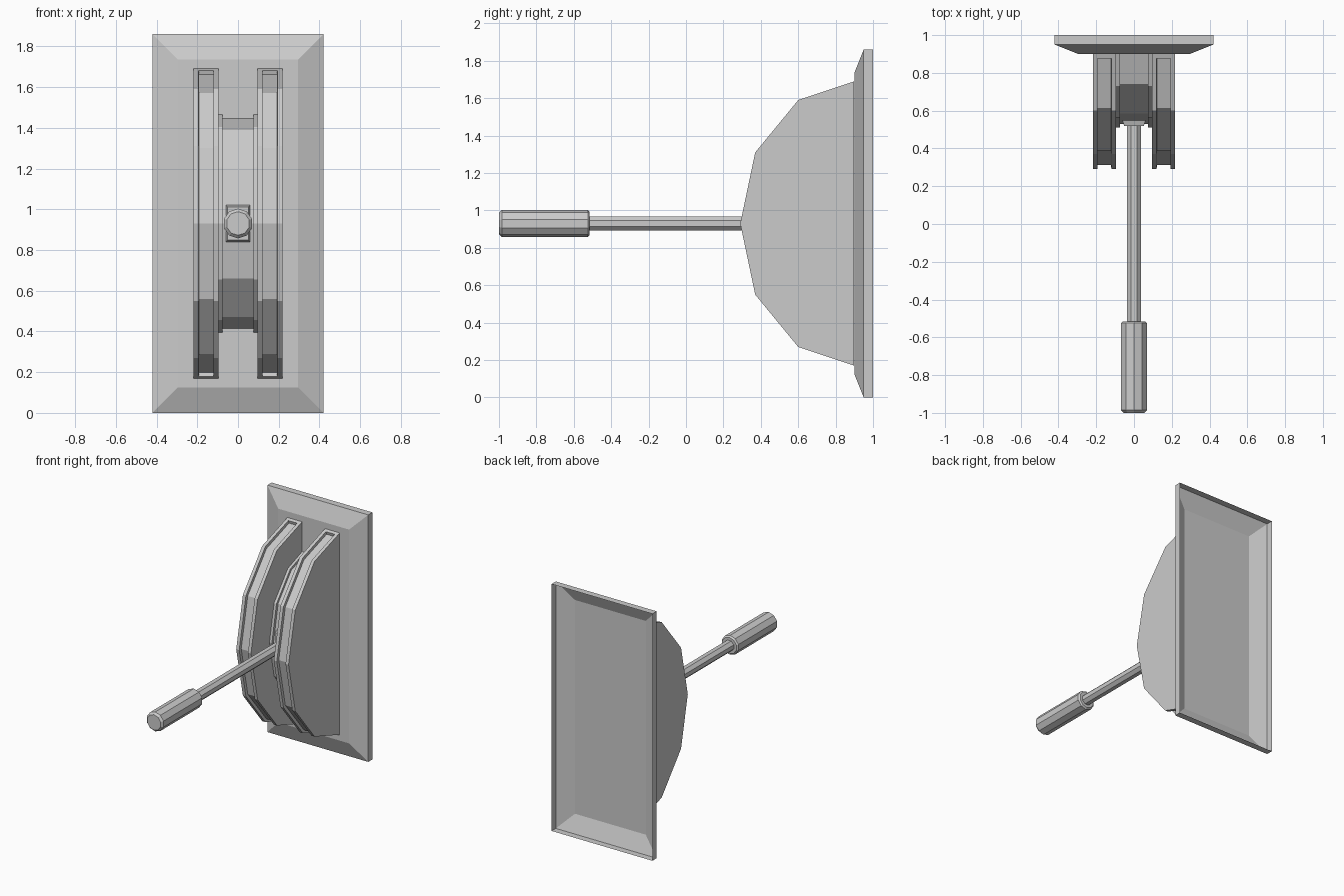
import bpy, bmesh
from math import sin, cos, tau

cube = bpy.data.objects.get("Cube")
if cube:
    bpy.data.objects.remove(cube, do_unlink=True)

grey = bpy.data.materials.new("plain grey")
grey.use_nodes = True
grey.diffuse_color = (0.6, 0.6, 0.6, 1)
grey.node_tree.nodes["Principled BSDF"].inputs["Base Color"].default_value = grey.diffuse_color

MID_Z = 0.93
BACK = 0.899


def finish(name, bm):
    mesh = bpy.data.meshes.new(name)
    bm.to_mesh(mesh)
    bm.free()
    mesh.materials.append(grey)
    obj = bpy.data.objects.new(name, mesh)
    bpy.context.collection.objects.link(obj)
    return obj


def loft(name, rings, cap_start=True, cap_end=True):
    """Bridge matching rings of points, with optional end caps."""
    bm = bmesh.new()
    loops = [[bm.verts.new(p) for p in ring] for ring in rings]
    for a, b in zip(loops, loops[1:]):
        for i in range(len(a)):
            j = (i + 1) % len(a)
            bm.faces.new((a[i], a[j], b[j], b[i]))
    if cap_start:
        bm.faces.new(loops[0][::-1])
    if cap_end:
        bm.faces.new(loops[-1])
    bmesh.ops.recalc_face_normals(bm, faces=bm.faces)
    return finish(name, bm)


def rect(hx, hz, y):
    return [(sx * hx, y, MID_Z + sz * hz) for sx, sz in ((-1, -1), (1, -1), (1, 1), (-1, 1))]


def rod(name, sides, turn, stations):
    """Faceted bar along y through (y, radius) stations."""
    return loft(name, [[(r * cos(tau * (i + turn) / sides), y, MID_Z + r * sin(tau * (i + turn) / sides))
                        for i in range(sides)] for y, r in stations])


def slab(name, half_profile, x0, x1, groove=0):
    """Arched slab, mirrored about mid height; optional groove along its front."""
    pts = [(y, MID_Z + h) for y, h in half_profile]
    pts += [(y, MID_Z - h) for y, h in reversed(half_profile[:-1])]
    bm = bmesh.new()
    left, right = [[bm.verts.new((x, y, z)) for y, z in pts] for x in (x0, x1)]
    strip = [bm.faces.new((left[i], left[i + 1], right[i + 1], right[i])) for i in range(len(pts) - 1)]
    bm.faces.new((left[-1], left[0], right[0], right[-1]))
    bm.faces.new(left)
    bm.faces.new(right)
    bmesh.ops.recalc_face_normals(bm, faces=bm.faces)
    if groove:
        bmesh.ops.inset_region(bm, faces=strip, thickness=groove, use_even_offset=True, use_boundary=True)
        bmesh.ops.inset_region(bm, faces=strip, thickness=0.001, depth=-0.022,
                               use_even_offset=True, use_boundary=True)
    return finish(name, bm)


# Wall plate: bevelled shell, open at the back
loft("wall_plate", [rect(0.42, 0.93, 1.0), rect(0.42, 0.93, 0.95), rect(0.295, 0.805, 0.9)],
     cap_start=False)

# Two outer fins with grooved fronts
fin = [(BACK, 0.76), (0.6, 0.66), (0.37, 0.38), (0.29, 0)]
slab("left_fin", fin, 0.095, 0.218, 0.025)
slab("right_fin", fin, -0.218, -0.095, 0.025)

# Lower centre arch with raised rims on both sides
rim = [(BACK, 0.535), (0.73, 0.475), (0.565, 0.275), (0.51, 0)]
slab("left_rim", rim, 0.075, 0.095)
slab("right_rim", rim, -0.095, -0.075)
slab("centre_arch", [(BACK, 0.515), (0.74, 0.46), (0.585, 0.27), (0.53, 0)], -0.075, 0.075)

# Lever: socket, shaft and grip
loft("lever_socket", [rect(0.06, 0.09, 0.58), rect(0.06, 0.09, 0.545), rect(0.052, 0.082, 0.52)])
rod("lever_shaft", 8, 0.5, [(0.56, 0.041), (-0.53, 0.041)])
rod("lever_grip", 10, 0.5, [(-0.515, 0.062), (-0.525, 0.073), (-0.985, 0.073), (-1.0, 0.058)])
